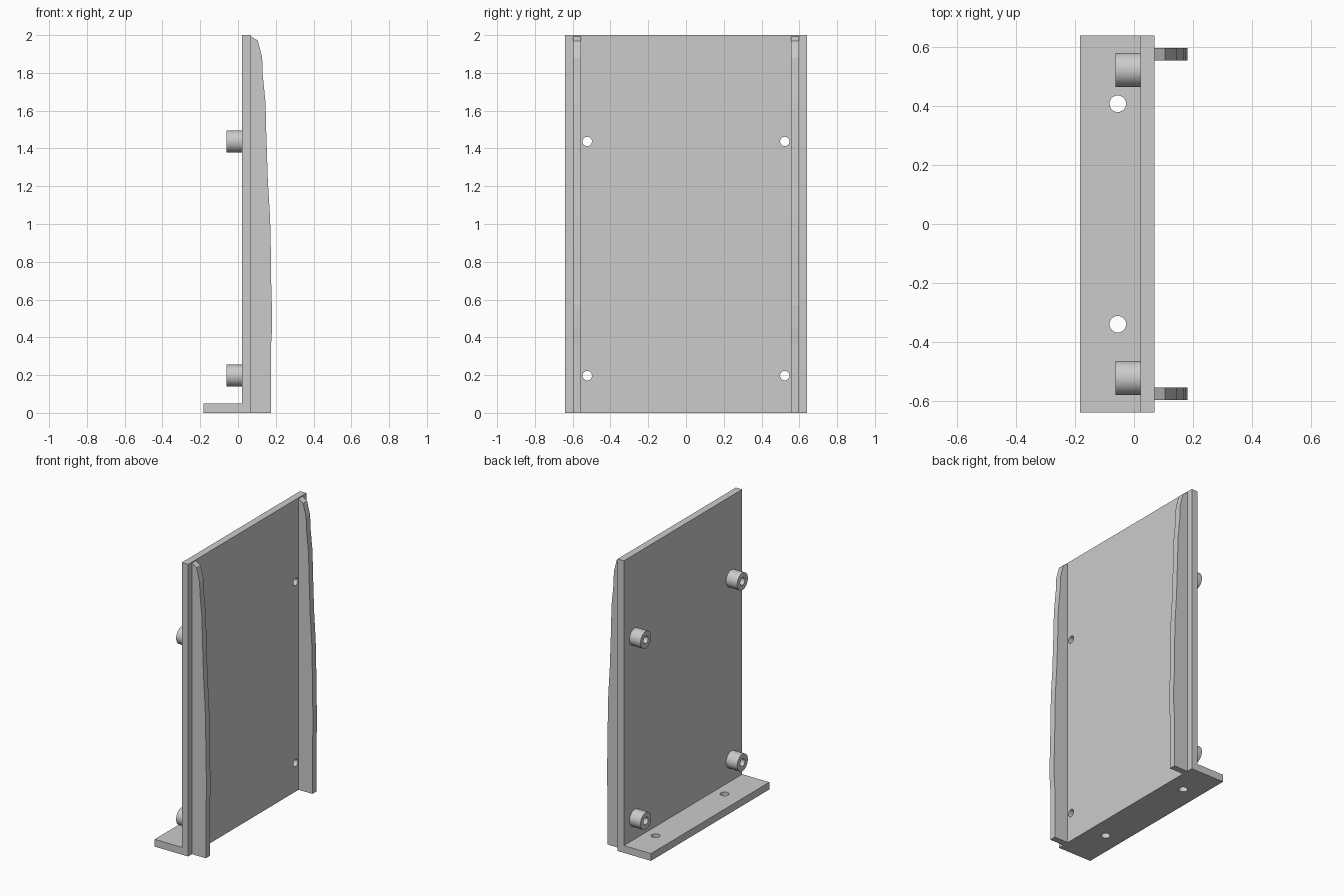
import bpy
import bmesh
from math import pi
from mathutils import Vector

cube = bpy.data.objects.get("Cube")
if cube:
    bpy.data.objects.remove(cube, do_unlink=True)

# Single plain grey
grey = bpy.data.materials.new("plain_grey")
grey.use_nodes = True
colour = (0.6, 0.6, 0.6, 1)
grey.diffuse_color = colour
grey.node_tree.nodes["Principled BSDF"].inputs["Base Color"].default_value = colour


def prism(name, profile, y0, y1):
    """Extrude an x-z profile along y."""
    bm = bmesh.new()
    face = bm.faces.new([bm.verts.new((x, y0, z)) for x, z in profile])
    ext = bmesh.ops.extrude_face_region(bm, geom=[face])
    verts = [v for v in ext["geom"] if isinstance(v, bmesh.types.BMVert)]
    bmesh.ops.translate(bm, verts=verts, vec=Vector((0, y1 - y0, 0)))
    bmesh.ops.recalc_face_normals(bm, faces=bm.faces)
    mesh = bpy.data.meshes.new(name)
    bm.to_mesh(mesh)
    bm.free()
    obj = bpy.data.objects.new(name, mesh)
    bpy.context.collection.objects.link(obj)
    mesh.materials.append(grey)
    return obj


def rod(name, radius, length, centre, along_x=True):
    """Cylinder along x or z."""
    bpy.ops.mesh.primitive_cylinder_add(
        vertices=48, radius=radius, depth=length, location=centre,
        rotation=(0, pi / 2 if along_x else 0, 0))
    obj = bpy.context.object
    obj.name = name
    obj.data.materials.append(grey)
    return obj


def activate(obj):
    bpy.ops.object.select_all(action="DESELECT")
    obj.select_set(True)
    bpy.context.view_layer.objects.active = obj


def drill(obj, cutter):
    """Cut the cutter out of the part, then discard the cutter."""
    cutter.hide_render = True
    activate(obj)
    mod = obj.modifiers.new("hole", "BOOLEAN")
    mod.operation = "DIFFERENCE"
    mod.solver = "EXACT"
    mod.object = cutter
    bpy.ops.object.modifier_apply(modifier=mod.name)
    bpy.data.objects.remove(cutter, do_unlink=True)


def smooth(obj):
    activate(obj)
    bpy.ops.object.shade_smooth_by_angle(angle=pi / 6)


# L-shaped bracket: upright plate and foot flange
BACK, FACE, TOP, HALF = 0.022, 0.07, 2.0, 0.64
bracket = prism("mounting_bracket",
                [(-0.183, 0), (FACE, 0), (FACE, TOP), (BACK, TOP),
                 (BACK, 0.05), (-0.183, 0.05)], -HALF, HALF)

# Screw holes in the foot flange
for y in (-0.34, 0.408):
    drill(bracket, rod("flange_cutter", 0.028, 0.3, (-0.055, y, 0.03), False))

# Hollow standoffs behind the plate, bored through it
for level, z in (("lower", 0.197), ("upper", 1.437)):
    for side, y in (("front", -0.523), ("back", 0.523)):
        post = rod(f"{level}_{side}_standoff", 0.058, BACK + 0.062,
                   ((BACK - 0.062) / 2, y, z))
        for part in (post, bracket):
            drill(part, rod("bore_cutter", 0.025, 0.5, (0, y, z)))
        smooth(post)
smooth(bracket)

# Curved side ribs standing out from the plate
rib_edge = [(FACE, 1.993), (0.105, 1.97), (0.128, 1.88), (0.13, 1.8),
            (0.146, 1.64), (0.149, 1.5), (0.158, 1.23), (0.17, 1.03),
            (0.174, 0.85), (0.177, 0.6), (0.181, 0.57), (0.181, 0.45),
            (0.175, 0.36), (0.175, 0), (FACE, 0)]
for side, s in (("front", -1), ("back", 1)):
    prism(f"{side}_rib", rib_edge, s * 0.555, s * 0.598)
